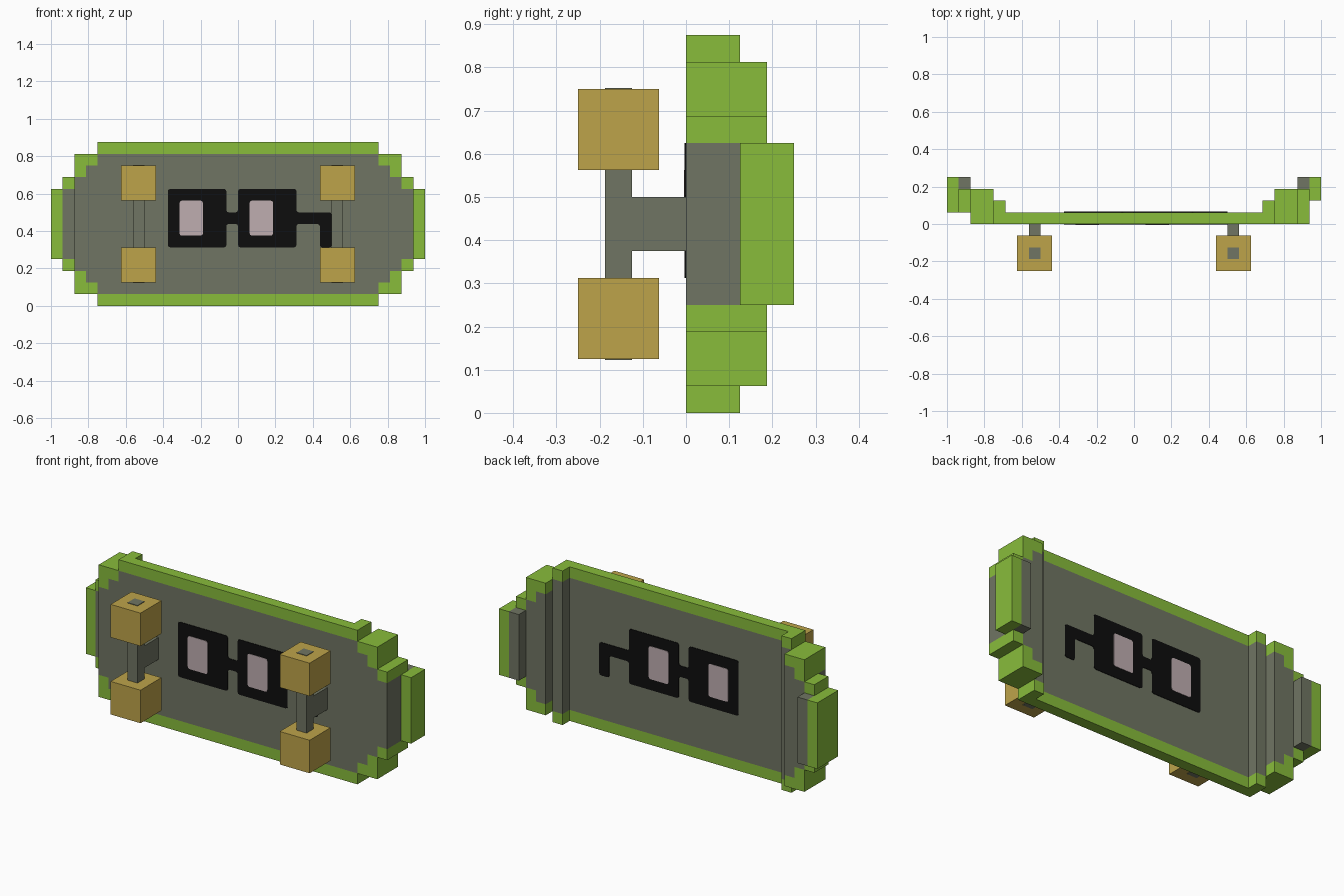
import bpy, bmesh
from mathutils import Vector

cube = bpy.data.objects.get("Cube")
if cube:
    bpy.data.objects.remove(cube, do_unlink=True)

U = 1 / 16          # one block
MID = 7 * U         # height of the deck centre line


def material(name, rgb):
    lin = [((c / 255 + 0.055) / 1.055) ** 2.4 if c > 10 else c / 255 / 12.92 for c in rgb]
    m = bpy.data.materials.new(name)
    m.use_nodes = True
    m.diffuse_color = (*lin, 1)
    bsdf = m.node_tree.nodes["Principled BSDF"]
    bsdf.inputs["Base Color"].default_value = (*lin, 1)
    bsdf.inputs["Roughness"].default_value = 0.8
    return m


GREY = material("grey", (112, 117, 99))
GREEN = material("green", (136, 188, 59))
TAN = material("tan", (190, 164, 74))
BLACK = material("black", (13, 13, 13))
PINK = material("pale pink", (191, 174, 176))


def finish(name, bm, mats):
    bmesh.ops.recalc_face_normals(bm, faces=bm.faces)
    me = bpy.data.meshes.new(name)
    bm.to_mesh(me)
    bm.free()
    for m in mats:
        me.materials.append(m)
    ob = bpy.data.objects.new(name, me)
    bpy.context.collection.objects.link(ob)
    return ob


def box(name, lo, hi, mat):
    bm = bmesh.new()
    bmesh.ops.create_cube(bm, size=1)
    for v in bm.verts:
        v.co = Vector([(a + b) / 2 + c * (b - a) for a, b, c in zip(lo, hi, v.co)])
    return finish(name, bm, [mat])


# Deck: a stepped block solid, described by column distance from the centre
def half_height(c):
    return 7 if c < 12 else (6, 6, 4, 3)[c - 12]


def grey_half(c):
    return 6 if c < 12 else (5, 4, 3, 0)[c - 12]


def solid(i, j, k):
    c = i if i >= 0 else -i - 1
    r = k if k >= 0 else -k - 1
    if c > 15 or r >= half_height(c):
        return False
    if c == 15:                       # upturned tips
        front, back = (2 if i > 0 else 1), 4
    elif c == 14:
        front, back = (0 if i > 0 else 1), (4 if r < 3 else 3)
    else:
        front, back = 0, (1 if c < 11 else 2 if c == 11 else 3)
    return front <= j < back


def make_deck():
    bm = bmesh.new()
    verts = {}

    def vert(p):
        if p not in verts:
            verts[p] = bm.verts.new((p[0] * U, p[1] * U, MID + p[2] * U))
        return verts[p]

    for i in range(-16, 16):
        for j in range(4):
            for k in range(-7, 7):
                if not solid(i, j, k):
                    continue
                c = i if i >= 0 else -i - 1
                r = k if k >= 0 else -k - 1
                for axis in range(3):
                    for side in (0, 1):
                        n = [i, j, k]
                        n[axis] += 2 * side - 1
                        if solid(*n):
                            continue
                        # exposed side of this block
                        loop = []
                        for a, b in ((0, 0), (1, 0), (1, 1), (0, 1)):
                            p = [i, j, k]
                            p[axis] += side
                            p[(axis + 1) % 3] += a
                            p[(axis + 2) % 3] += b
                            loop.append(vert(tuple(p)))
                        if not side:
                            loop.reverse()
                        f = bm.faces.new(loop)
                        # green rim around a grey middle
                        f.material_index = 0 if r < grey_half(c) else 1
    return finish("deck", bm, [GREY, GREEN])


make_deck()


# Painted glasses on both faces of the deck, as thin plates
def plate(name, outline, y, thick, mat):
    bm = bmesh.new()
    bm.faces.new([bm.verts.new((x * U, y, z * U)) for x, z in outline])
    bmesh.ops.bevel(bm, geom=bm.verts[:], offset=0.012, segments=2,
                    affect='VERTICES', profile=0.5)
    ext = bmesh.ops.extrude_face_region(bm, geom=bm.faces[:])
    for v in ext["geom"]:
        if isinstance(v, bmesh.types.BMVert):
            v.co.y += thick
    return finish(name, bm, [mat])


GLASSES = [(-6, 5), (-1, 5), (-1, 7), (0, 7), (0, 5), (5, 5), (5, 7), (7, 7), (7, 5),
           (8, 5), (8, 8), (5, 8), (5, 10), (0, 10), (0, 8), (-1, 8), (-1, 10), (-6, 10)]
for face, y, s in (("front", 0, -1), ("back", U, 1)):
    plate(face + "_glasses", GLASSES, y, s * 0.003, BLACK)
    for lens, x in (("right", -5), ("left", 1)):
        plate(f"{face}_{lens}_lens", [(x, 6), (x + 2, 6), (x + 2, 9), (x, 9)],
              y, s * 0.005, PINK)

# Trucks and wheels
for name, x in (("right", -8.5), ("left", 8.5)):
    x *= U
    h = U / 2
    box(name + "_truck_stem", (x - h, -2 * U, 6 * U), (x + h, 0, 8 * U), GREY)
    box(name + "_axle", (x - h, -3 * U, 2 * U - 0.003), (x + h, -2 * U, 12 * U + 0.003), GREY)
    for pos, z in (("lower", 2), ("upper", 9)):
        box(f"{name}_{pos}_wheel", (x - 3 * h, -4 * U, z * U),
            (x + 3 * h, -U, (z + 3) * U), TAN)
